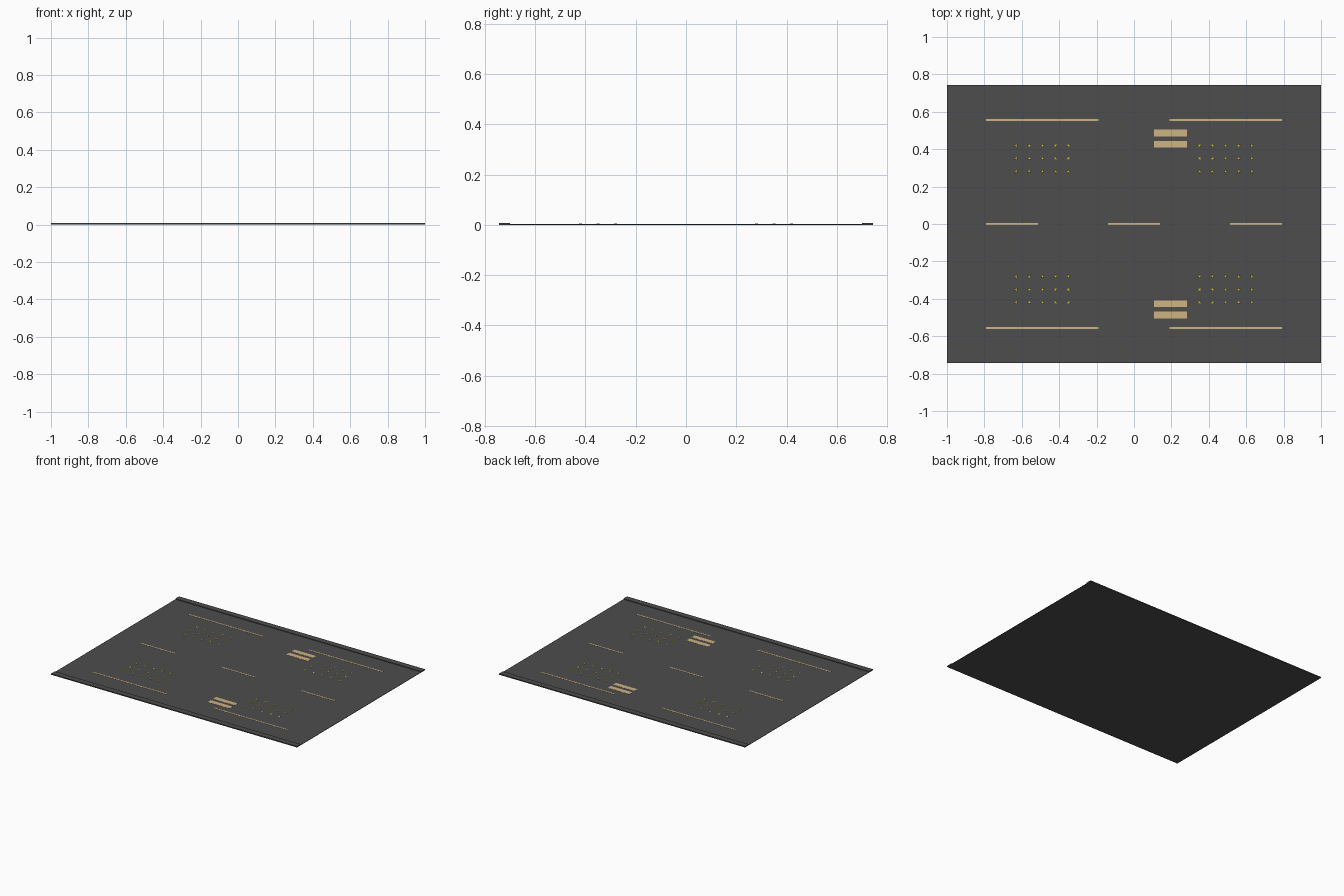
import bpy, bmesh
from mathutils import Matrix, Vector

if "Cube" in bpy.data.objects:
    bpy.data.objects.remove(bpy.data.objects["Cube"])


def material(name, rgb):
    m = bpy.data.materials.new(name)
    m.diffuse_color = (*rgb, 1)
    m.use_nodes = True
    m.node_tree.nodes["Principled BSDF"].inputs["Base Color"].default_value = m.diffuse_color
    return m


ASPHALT = material("asphalt grey", (0.075, 0.075, 0.075))
PAINT = material("tan road paint", (0.62, 0.46, 0.22))
YELLOW = material("yellow stud", (0.75, 0.62, 0.02))
TOP = 0.003  # road surface height


def add_box(bm, x0, x1, y0, y1, z0, z1):
    size = Vector((x1 - x0, y1 - y0, z1 - z0))
    mid = Vector((x0 + x1, y0 + y1, z0 + z1)) / 2
    bmesh.ops.create_cube(bm, size=1, matrix=Matrix.Translation(mid) @ Matrix.Diagonal((*size, 1)))


def finish(bm, name, mat):
    me = bpy.data.meshes.new(name)
    bm.to_mesh(me)
    bm.free()
    me.materials.append(mat)
    ob = bpy.data.objects.new(name, me)
    bpy.context.collection.objects.link(ob)


def boxes(name, mat, items):
    bm = bmesh.new()
    for it in items:
        add_box(bm, *it)
    finish(bm, name, mat)


# Road slab and the raised strips along both long edges
boxes("road_surface", ASPHALT, [(-1, 1, -0.743, 0.743, 0, TOP)])
for name, y0, y1 in (("front_kerb", -0.743, -0.70), ("back_kerb", 0.70, 0.743)):
    boxes(name, ASPHALT, [(-1, 1, y0, y1, 0.0, 0.008)])

# Painted lane lines
z = (TOP, TOP + 0.001)
boxes("side_lines", PAINT, [(x0, x1, s * 0.556 - 0.005, s * 0.556 + 0.005, *z)
                            for s in (-1, 1) for x0, x1 in ((-0.79, -0.19), (0.19, 0.79))])
boxes("centre_dashes", PAINT, [(x - 0.138, x + 0.138, -0.005, 0.005, *z)
                               for x in (-0.652, 0, 0.652)])

# Pairs of wide painted bars
boxes("wide_bars", PAINT, [(0.107, 0.283, s * y - 0.018, s * y + 0.018, *z)
                           for s in (-1, 1) for y in (0.426, 0.486)])

# Four grids of small studs
bm = bmesh.new()
for sx in (-1, 1):
    for sy in (-1, 1):
        for i in range(5):
            for j in range(3):
                pos = Vector((sx * 0.49 + (i - 2) * 0.07, sy * 0.35 + (j - 1) * 0.07, TOP + 0.001))
                bmesh.ops.create_cone(bm, cap_ends=True, segments=8, radius1=0.007, radius2=0.006,
                                      depth=0.002, matrix=Matrix.Translation(pos))
finish(bm, "road_studs", YELLOW)
